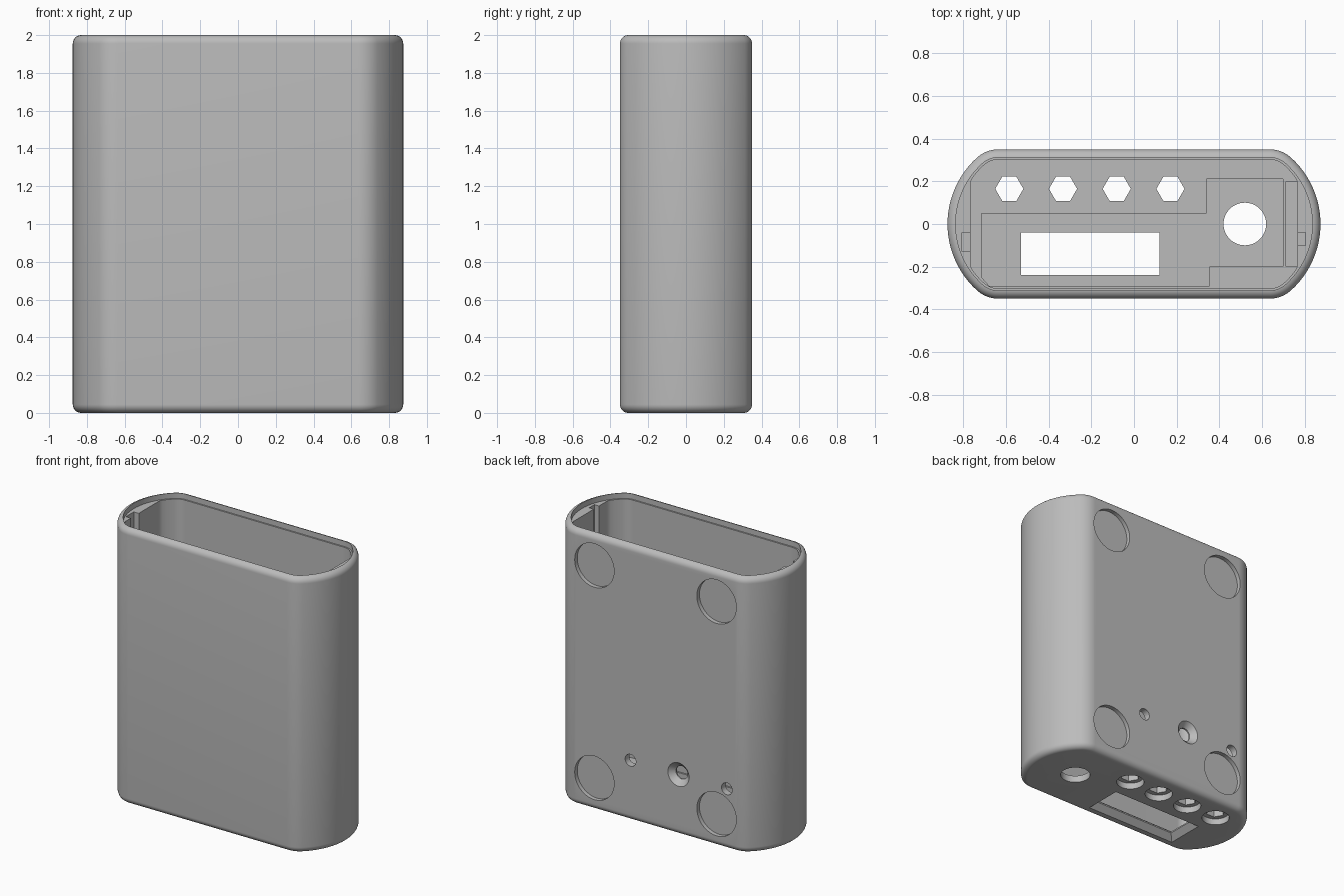
import bpy, bmesh
from math import sin, cos, pi, sqrt, atan2

if "Cube" in bpy.data.objects:
    bpy.data.objects.remove(bpy.data.objects["Cube"], do_unlink=True)

grey = bpy.data.materials.new("plain grey")
grey.use_nodes = True
grey.diffuse_color = (0.5, 0.5, 0.5, 1)
grey.node_tree.nodes["Principled BSDF"].inputs["Base Color"].default_value = (0.5, 0.5, 0.5, 1)

HALF_W, HALF_D, HEIGHT = 0.875, 0.35, 2.0
SIDE_R, CORNER_R, FILLET = 0.42, 0.15, 0.045
FLOOR, POCKET = 0.09, 0.05


def outline(inset, clip=HALF_W):
    """Bowed-end rounded outline, offset inwards and optionally clipped in x."""
    side_x = HALF_W - SIDE_R
    cy = HALF_D - CORNER_R
    dx = sqrt((SIDE_R - CORNER_R) ** 2 - cy ** 2)
    a = atan2(cy, dx)
    quarter = []
    for i in range(13):
        t = a * i / 12
        quarter.append((side_x + (SIDE_R - inset) * cos(t), (SIDE_R - inset) * sin(t)))
    for i in range(1, 11):
        t = a + (pi / 2 - a) * i / 10
        quarter.append((side_x + dx + (CORNER_R - inset) * cos(t), cy + (CORNER_R - inset) * sin(t)))
    half = quarter + [(-x, y) for x, y in reversed(quarter)]
    loop = half + [(x, -y) for x, y in reversed(half[1:-1])]
    return [(max(-clip, min(clip, x)), y) for x, y in loop]


def circle(x, y, r, n=48):
    return [(x + r * cos(2 * pi * i / n), y + r * sin(2 * pi * i / n)) for i in range(n)]


def rect(x0, x1, y0, y1):
    return [(x0, y0), (x1, y0), (x1, y1), (x0, y1)]


def loft(name, rings, along_y=False):
    """Closed solid through a stack of (points, level) rings."""
    bm = bmesh.new()
    loops = []
    for pts, h in rings:
        loops.append([bm.verts.new((u, h, v) if along_y else (u, v, h)) for u, v in pts])
    n = len(loops[0])
    for lo, hi in zip(loops, loops[1:]):
        for i in range(n):
            j = (i + 1) % n
            bm.faces.new((lo[i], lo[j], hi[j], hi[i]))
    bm.faces.new(loops[0][::-1])
    bm.faces.new(loops[-1])
    bmesh.ops.recalc_face_normals(bm, faces=bm.faces)
    mesh = bpy.data.meshes.new(name)
    bm.to_mesh(mesh)
    bm.free()
    mesh.materials.append(grey)
    ob = bpy.data.objects.new(name, mesh)
    bpy.context.collection.objects.link(ob)
    return ob


# Outer body with rounded top and bottom edges
arc = [i * pi / 16 for i in range(9)]
rings = [(outline(FILLET * (1 - sin(t))), FILLET * (1 - cos(t))) for t in arc]
rings += [(outline(FILLET * (1 - cos(t))), HEIGHT - FILLET * (1 - sin(t))) for t in arc]
body = loft("case_body", rings)


def cut(name, rings, along_y=False):
    cutter = loft(name, rings, along_y)
    cutter.hide_render = True
    mod = body.modifiers.new(name, 'BOOLEAN')
    mod.operation = 'DIFFERENCE'
    mod.solver = 'EXACT'
    mod.object = cutter
    bpy.context.view_layer.objects.active = body
    bpy.ops.object.modifier_apply(modifier=name)
    bpy.data.objects.remove(cutter, do_unlink=True)


def cut_straight(name, pts, lo, hi, along_y=False):
    cut(name, [(pts, lo), (pts, hi)], along_y)


# Lid recess and main cavity
cut_straight("lid_recess", outline(0.038), 1.96, 2.1)
cut_straight("cavity", outline(0.048, 0.768), FLOOR, 2.1)

# Circuit board pocket in the floor
board = [(-0.715, 0.05), (0.34, 0.05), (0.34, 0.21), (0.7, 0.21), (0.7, -0.2),
         (0.355, -0.2), (0.355, -0.29), (-0.68, -0.29), (-0.715, -0.25)]
cut_straight("board_pocket", board, POCKET, 0.2)

# Lid clip grooves in both end walls
cut_straight("left_clip_groove", rect(0.74, 0.805, -0.1, -0.04), 1.0, 2.1)
cut_straight("right_clip_groove", rect(-0.808, -0.74, -0.13, -0.04), 1.0, 2.1)

# Floor openings: bevelled window, round socket, four counterbored hexagons
cut("window", [(rect(-0.58, 0.17, -0.29, 0.01), -0.01),
               (rect(-0.53, 0.12, -0.24, -0.04), 0.04),
               (rect(-0.53, 0.12, -0.24, -0.04), 0.2)])
cut_straight("socket_hole", circle(0.52, 0, 0.1), -0.1, 0.2)
for i in range(4):
    x = -0.585 + 0.252 * i
    cut_straight("button_bore", circle(x, 0.165, 0.093), -0.1, 0.045)
    cut_straight("button_hexagon", circle(x, 0.165, 0.066, 6), 0.02, 0.2)

# Back wall: four shallow foot recesses, two plain holes, one countersunk hole
for x in (-0.49, 0.49):
    for z in (0.235, 1.775):
        cut_straight("foot_recess", circle(x, z, 0.158, 64), 0.32, 0.4, True)
for x in (-0.573, 0.2):
    cut_straight("small_hole", circle(x, 0.44, 0.043, 32), 0.25, 0.4, True)
cut("countersunk_hole", [(circle(-0.185, 0.44, r), y) for r, y in
                         ((0.047, 0.25), (0.047, 0.312), (0.095, 0.36))], True)

# Low step along one end of the floor
step = loft("floor_step", [(rect(0.71, 0.79, -0.2, 0.2), 0.08), (rect(0.71, 0.79, -0.2, 0.2), 0.14)])

# Smooth curved walls, crisp edges
bpy.ops.object.select_all(action='DESELECT')
body.select_set(True)
bpy.context.view_layer.objects.active = body
bpy.ops.object.shade_smooth_by_angle(angle=pi / 6)
